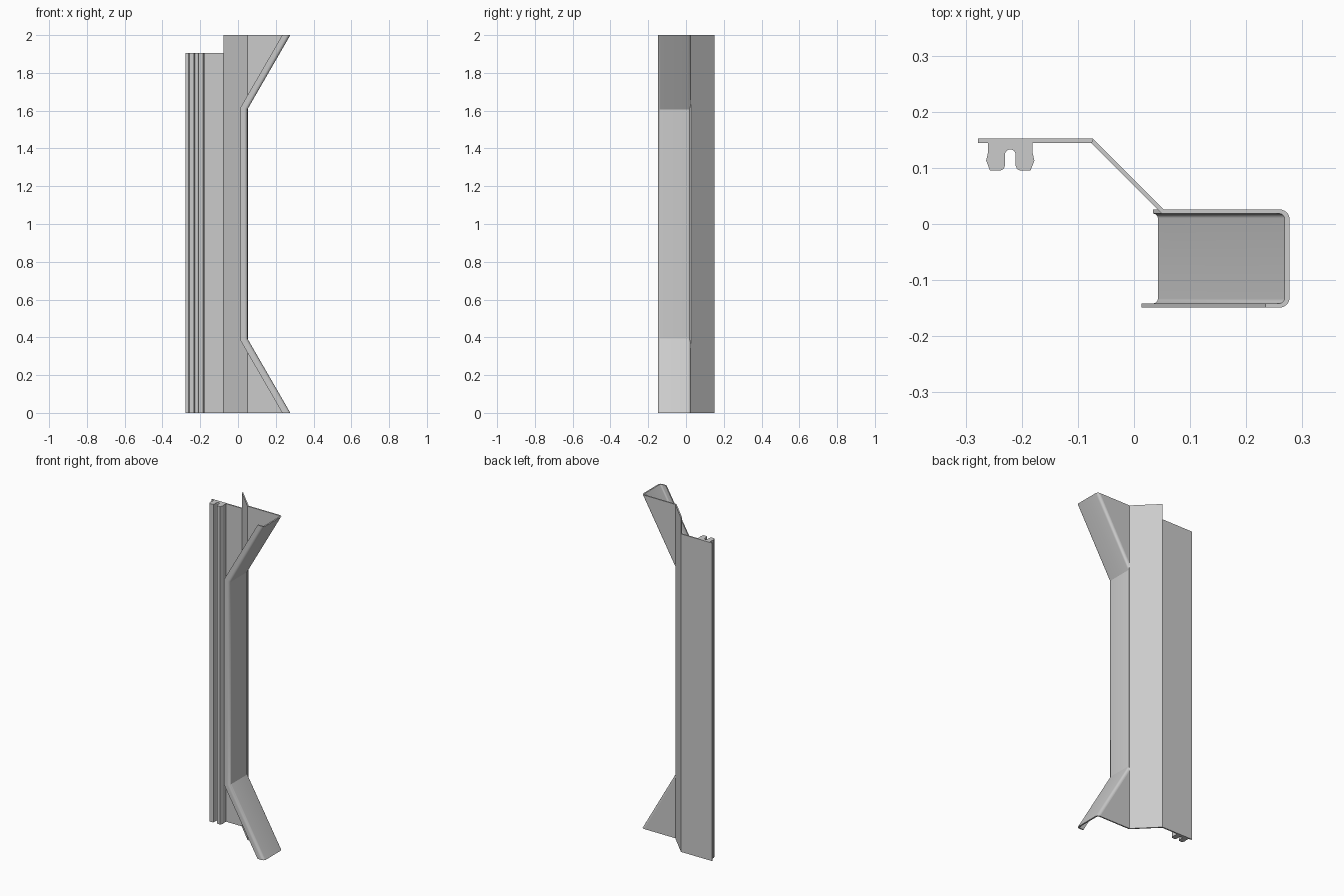
import bpy, bmesh, math

if "Cube" in bpy.data.objects:
    bpy.data.objects.remove(bpy.data.objects["Cube"])

T = 0.0075                      # sheet thickness
SLOPE = math.tan(math.radians(30))
COS = math.cos(math.radians(30))
X_OUT, X_MID = 0.277, 0.05      # outer edge of channel at the ends / in the middle
Y_BACK, Y_FRONT = 0.026, -0.149
R = 0.016                       # outer bend radius

grey = bpy.data.materials.new("light grey")
grey.diffuse_color = (0.6, 0.6, 0.6, 1)
grey.use_nodes = True
grey.node_tree.nodes["Principled BSDF"].inputs["Base Color"].default_value = grey.diffuse_color


def finish(bm, name, smooth=False):
    bmesh.ops.recalc_face_normals(bm, faces=bm.faces)
    mesh = bpy.data.meshes.new(name)
    bm.to_mesh(mesh)
    bm.free()
    mesh.materials.append(grey)
    ob = bpy.data.objects.new(name, mesh)
    bpy.context.collection.objects.link(ob)
    if smooth:
        bpy.ops.object.select_all(action='DESELECT')
        ob.select_set(True)
        bpy.context.view_layer.objects.active = ob
        bpy.ops.object.shade_smooth_by_angle(angle=math.radians(25))
    return ob


def loft(name, rings, smooth=False):
    """Skin between closed rings and cap both ends."""
    bm = bmesh.new()
    vs = [[bm.verts.new(p) for p in ring] for ring in rings]
    n = len(vs[0])
    for a, b in zip(vs, vs[1:]):
        for i in range(n):
            j = (i + 1) % n
            bm.faces.new((a[i], a[j], b[j], b[i]))
    bm.faces.new(vs[0])
    bm.faces.new(vs[-1])
    return finish(bm, name, smooth)


def prism(name, outline, z0, z1, smooth=False):
    return loft(name, [[(x, y, z) for x, y in outline] for z in (z0, z1)], smooth)


def arc(cx, cy, r, a0, a1, n=6):
    return [(cx + r * math.cos(math.radians(a0 + (a1 - a0) * i / n)),
             cy + r * math.sin(math.radians(a0 + (a1 - a0) * i / n))) for i in range(n + 1)]


# flat mounting plate, shorter at the top
prism("mounting_plate", [(-0.278, 0.152), (-0.073, 0.152), (-0.076, 0.1445), (-0.278, 0.1445)], 0, 1.905)

# full-height slanted panel
prism("slanted_panel", [(-0.073, 0.152), (0.053, 0.026), (0.05, 0.0185), (-0.076, 0.1445)], 0, 2)

# two-legged clip rail, mirrored about its centre line
CX = -0.2205
half = [(0.040, 0.1445), (0.040, 0.126), (0.043, 0.113), (0.036, 0.095), (0.018, 0.095),
        (0.012, 0.098), (0.0095, 0.104)] + arc(0, 0.1235, 0.0095, 0, 90)
rail = [(CX - x, y) for x, y in half] + [(CX + x, y) for x, y in half[-2::-1]]
prism("clip_rail", rail, 0, 1.905, True)

# bent channel: section given as (inward depth, y), swept along the kinked edge
section = ([(0.037, Y_FRONT)] + [(-x, y) for x, y in arc(-R, Y_FRONT + R, R, 270, 360)]
           + [(-x, y) for x, y in arc(-R, Y_BACK - R, R, 0, 90)]
           + [(-x, y) for x, y in arc(-R, Y_BACK - R, R - T, 90, 0)]
           + [(-x, y) for x, y in arc(-R, Y_FRONT + R, R - T, 360, 270)]
           + [(0.037, Y_FRONT + T)])


def kink(d):
    return (X_OUT - d / COS - X_MID + d) / SLOPE


end_ring = [(X_OUT - d / COS, y, 0) for d, y in section]
mid_ring = [(X_MID - d, y, kink(d)) for d, y in section]


def flip(ring):
    return [(x, y, 2 - z) for x, y, z in ring]


loft("bent_channel", [end_ring, mid_ring, flip(mid_ring), flip(end_ring)], True)

# triangular back flaps joining panel and channel at both ends
x0, x1 = 0.05, X_OUT - R / COS
tri = [(x0, 0), (x1, 0), (x0, (x1 - x0) / SLOPE)]
for name, up in (("lower_flap", False), ("upper_flap", True)):
    loft(name, [[(x, y, 2 - z if up else z) for x, z in tri] for y in (Y_BACK - T, Y_BACK)])
